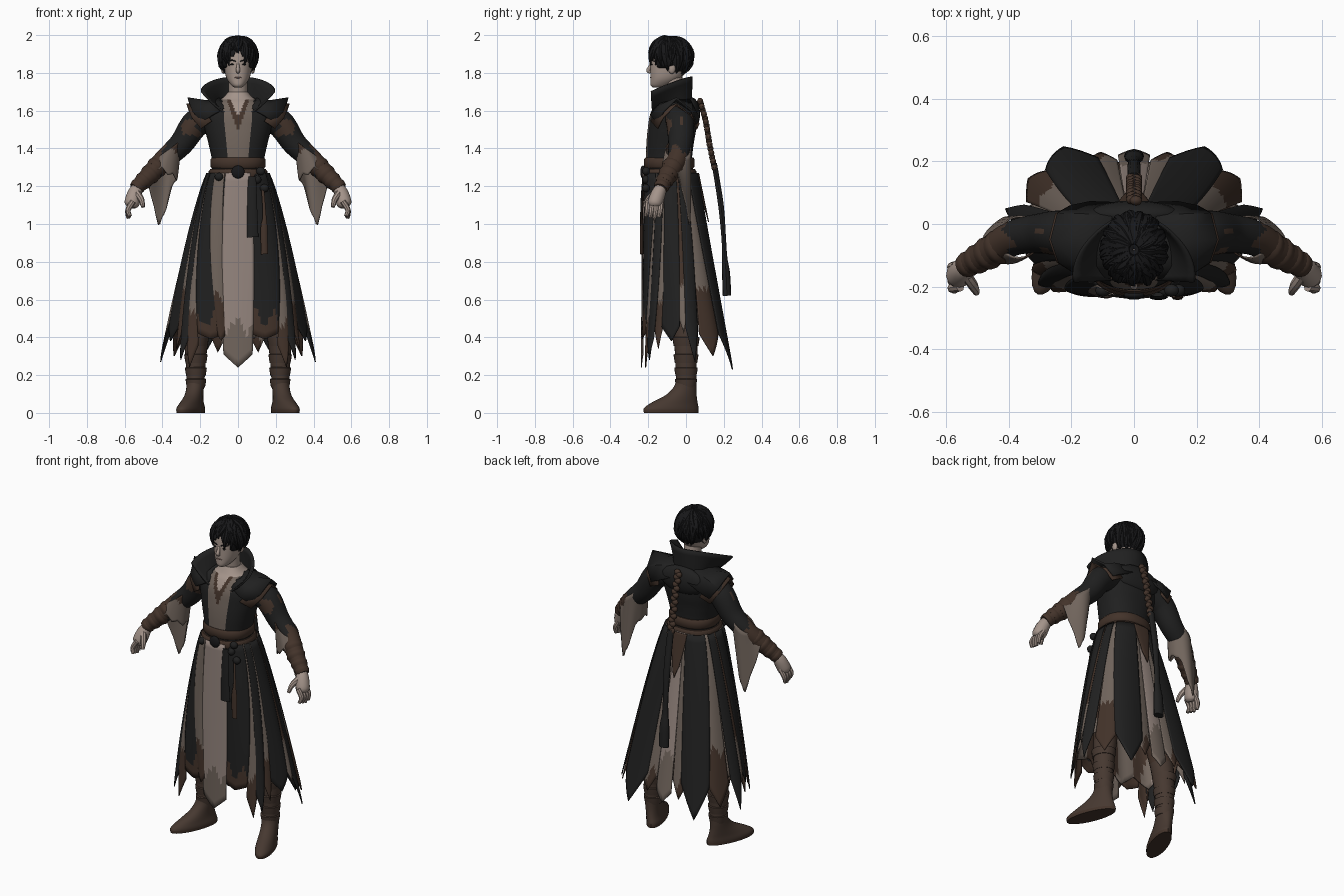
import bpy, bmesh, math, random
from mathutils import Vector
from math import sin, cos, pi, radians, exp

if "Cube" in bpy.data.objects:
    bpy.data.objects.remove(bpy.data.objects["Cube"])

random.seed(4)


def material(name, *rgb):
    m = bpy.data.materials.new(name)
    m.diffuse_color = (*rgb, 1)
    m.use_nodes = True
    m.node_tree.nodes["Principled BSDF"].inputs["Base Color"].default_value = m.diffuse_color
    return m


BLACK = material("black cloth", .0145, .0145, .0145)
HAIR = material("hair black", .009, .009, .010)
BROWN = material("brown leather", .056, .033, .023)
BOOT = material("boot brown", .062, .040, .030)
TAUPE = material("taupe cloth", .165, .130, .108)
LIGHT = material("light cloth", .300, .237, .210)
SKIN = material("skin", .370, .295, .255)
LIP = material("lip", .240, .150, .130)


def build(name, grids, mats, closed=True, cap=True, rule=None, solid=0):
    """Skin one or more grids of points; rule(centre) gives the material index."""
    bm = bmesh.new()
    for g in grids:
        rows = [[bm.verts.new(p) for p in r] for r in g]
        n = len(rows[0])
        for a, b in zip(rows, rows[1:]):
            for i in range(n if closed else n - 1):
                j = (i + 1) % n
                bm.faces.new((a[i], a[j], b[j], b[i]))
        if closed and cap:
            bm.faces.new(rows[0])
            bm.faces.new(rows[-1])
    bmesh.ops.recalc_face_normals(bm, faces=bm.faces)
    if rule:
        for f in bm.faces:
            f.material_index = rule(f.calc_center_median())
    me = bpy.data.meshes.new(name)
    bm.to_mesh(me)
    bm.free()
    for m in mats:
        me.materials.append(m)
    ob = bpy.data.objects.new(name, me)
    bpy.context.collection.objects.link(ob)
    if solid:
        mod = ob.modifiers.new("thickness", 'SOLIDIFY')
        mod.thickness, mod.offset = solid, 0
    return ob


def spline(rows, k=4):
    """Catmull-Rom through rows of numbers."""
    out = []
    for i in range(len(rows) - 1):
        p = [rows[max(0, min(len(rows) - 1, i + d))] for d in (-1, 0, 1, 2)]
        for s in range(k):
            t = s / k
            out.append([.5 * (2 * b + (c - a) * t + (2 * a - 5 * b + 4 * c - d) * t * t
                              + (3 * b - a - 3 * c + d) * t ** 3) for a, b, c, d in zip(*p)])
    return out + [list(rows[-1])]


def oval(cx, cy, z, rx, ry, n=32, power=2, turn=0):
    pts = []
    for i in range(n):
        s, c = sin(2 * pi * i / n), cos(2 * pi * i / n)
        r = (abs(s) ** power + abs(c) ** power) ** (-1 / power)
        x, y = rx * s * r, -ry * c * r
        pts.append((cx + x * cos(turn) - y * sin(turn), cy + x * sin(turn) + y * cos(turn), z))
    return pts


def tube(path, n=12, flat=1, k=4):
    """Rings along a path of (x, y, z, radius)."""
    P = spline(path, k)
    rings = []
    for i, p in enumerate(P):
        d = (Vector(P[min(i + 1, len(P) - 1)][:3]) - Vector(P[max(i - 1, 0)][:3])).normalized()
        u = d.cross(Vector((0, 1, .05))).normalized()
        v = d.cross(u)
        rings.append([Vector(p[:3]) + p[3] * (u * cos(2 * pi * j / n) + v * flat * sin(2 * pi * j / n))
                      for j in range(n)])
    return rings


def flip(grid, s):
    return [[(s * p[0], p[1], p[2]) for p in r] for r in grid]


def ball(c, r, n=12):
    return [oval(c[0], c[1], c[2] + r[2] * cos(a), r[0] * sin(a), r[1] * sin(a), n)
            for a in [.08 + (pi - .16) * i / 8 for i in range(9)]]


# Torso with open coat front
def coat_rule(c):
    ax, z = abs(c.x), c.z
    if z > 1.66:
        return 3
    if c.y > -.10 or z < 1.30:
        return 0
    if ax < (z - 1.565) * .42:
        return 3
    if ax < (z - 1.49) * .36:
        return 2
    return 1 if ax < .05 + (z - 1.3) * .10 else 0


torso = [(0, -.085, 1.24, .145, .130), (0, -.09, 1.33, .138, .122), (0, -.085, 1.42, .155, .125),
         (0, -.075, 1.5, .175, .128), (0, -.068, 1.58, .19, .122), (0, -.06, 1.635, .15, .102),
         (0, -.058, 1.665, .085, .078), (0, -.058, 1.70, .052, .054)]
build("coat_torso", [[oval(*r, n=128, power=2.3) for r in spline(torso, 9)]],
      [BLACK, TAUPE, BROWN, SKIN], rule=coat_rule)
build("hood_drape", [ball((0, .03, 1.585), (.15, .045, .085), 28)], [BLACK])

# Neck, head and face
build("neck", [tube([(0, -.05, 1.6, .055), (0, -.06, 1.68, .05), (0, -.07, 1.78, .05)], 20)], [SKIN])
head = [(0, -.145, 1.722, .018, .028), (0, -.135, 1.735, .036, .052), (0, -.108, 1.77, .06, .08),
        (0, -.092, 1.82, .072, .096), (0, -.087, 1.87, .075, .1), (0, -.082, 1.93, .07, .094),
        (0, -.08, 1.97, .035, .05)]
build("head", [[oval(*r, n=32, power=2.2) for r in spline(head)]], [SKIN])
build("nose", [tube([(0, -.18, 1.86, .005), (0, -.193, 1.83, .009), (0, -.199, 1.812, .012),
                     (0, -.187, 1.802, .008)], 10)], [SKIN])
build("mouth", [ball((0, -.184, 1.775), (.02, .007, .0045))], [LIP])
build("eyes", [ball((s * .031, -.181, 1.845), (.012, .006, .004)) for s in (1, -1)], [HAIR])
build("eyebrows", [tube([(s * .012, -.188, 1.861, .003), (s * .032, -.183, 1.867, .0035),
                         (s * .052, -.167, 1.861, .002)], 8) for s in (1, -1)], [HAIR])
build("ears", [ball((s * .078, -.075, 1.825), (.012, .02, .03)) for s in (1, -1)], [SKIN])


# Hair: cap and swept locks
def hair_end(th):
    a = abs((th + pi) % (2 * pi) - pi)
    return 1.2 if a < .25 else 1.5 if a < .7 else 2.1 if a < 1.8 else 2.5


def scalp(th, ph, k=1):
    return (.094 * k * sin(th) * sin(ph), -.082 - .110 * k * cos(th) * sin(ph), 1.882 + .104 * k * cos(ph))


build("hair_cap", [[[scalp(2 * pi * j / 48, .03 + hair_end(2 * pi * j / 48) * i / 12) for j in range(48)]
                    for i in range(13)]], [HAIR], cap=False, solid=.006)
locks = []
for layer, scale in enumerate((1, .85, .65, .45)):
    for i in range(28):
        th = 2 * pi * (i + random.random() * .8) / 28
        end = (hair_end(th) + random.uniform(-.2, .3)) * scale
        sw, lift = random.uniform(-.6, .6), random.uniform(.04, .12)
        locks.append(tube([(*scalp(th + sw * t, .15 + (end - .15) * t, 1 + lift * t * t), r)
                           for t, r in ((0, .012), (.35, .016), (.7, .014), (1, .002))], 7, k=3))
build("hair_locks", locks, [HAIR])

# High open collar
collar = []
for i in range(7):
    t = i / 6
    row = []
    for j in range(41):
        w = j / 20 - 1
        f = abs(w) ** 2.6
        tb, tt = pi - w * radians(160), pi - w * radians(130)
        lo = Vector((.105 * sin(tb), -.06 - (.085 + .04 * f) * cos(tb), 1.64 - .07 * f))
        r = .10 + .15 * f
        hi = Vector((r * sin(tt), -.07 - (.10 + .08 * f) * cos(tt), 1.78 - .08 * f))
        row.append(lo.lerp(hi, t) + Vector((0, 0, -.015 * sin(pi * t))))
    collar.append(row)
build("collar", [collar], [BLACK], closed=False, solid=.01)

# Belt, buckle, sash
for nm, z0, z1, r in (("upper_belt", 1.295, 1.352, .146), ("lower_belt", 1.235, 1.29, .155)):
    build(nm, [[oval(0, -.088, z, r - d, r - .012 - d, 48, 2.3)
                for z, d in ((z0, .008), (z0 + .01, 0), (z1 - .01, 0), (z1, .008))]], [BROWN])
build("buckle", [ball((0, -.228, 1.275), (.035, .014, .035), 16)], [HAIR])
build("belt_knots", [ball((x, -.212, z), (.024, .02, .022)) for x, z in
                     ((.1, 1.235), (.14, 1.19), (-.1, 1.25), (.12, 1.28))], [BLACK])
build("hanging_ribbon", [tube([(.075, -.225, 1.25, .022), (.075, -.234, 1.1, .026), (.078, -.234, .93, .03)],
                              10, .3)], [BLACK])
build("hanging_cord", [tube([(.13, -.22, 1.2, .008), (.14, -.234, 1.05, .009), (.138, -.234, .98, .018),
                             (.14, -.234, .84, .018)], 8, .5)], [BROWN])


# Skirt surface (boxy, with a bulge at each side) and panels; angles in degrees from the front
def skirt(deg, z, off=0):
    t = max(0, (1.28 - z) / 1.0)
    side = abs((deg + 180) % 360 - 180)
    bulge = .075 * t * exp(-((side - 92) / 22) ** 2)
    rx, yf, yb, n = .15 + .25 * t ** .8 - .075 * t, -.215, .05 + .175 * t, 2.3 + 2.5 * t
    s, c = sin(radians(deg)), cos(radians(deg))
    r = (abs(s) ** n + abs(c) ** n) ** (-1 / n)
    return ((rx + off + bulge) * s * r, (yf + yb) / 2 - ((yb - yf) / 2 + off) * c * r, z)


def panel(name, top, bot, hem, tip, mats, rule=None, off=.006, s=1, z0=1.27):
    g = []
    for i in range(25):
        v = i / 24
        row = []
        for j in range(13):
            u = j / 12
            z = z0 + (hem - tip * (1 - abs(2 * u - 1)) - z0) * v
            a = (top[0] + (top[1] - top[0]) * u) * (1 - v) + (bot[0] + (bot[1] - bot[0]) * u) * v
            row.append(skirt(a * s, z, off + .008 * v * sin(pi * u)))
        g.append(row)
    build(name, [g], mats, closed=False, rule=rule, solid=.006)


def under_rule(c):
    w = sin(c.x * 38 + c.z * 5) + sin(c.y * 31 - c.z * 9)
    return 2 if w > 1.1 else 1 if w < -1.1 else 0


under = [[skirt(360 * j / 96, 1.26 + (.47 + .06 * abs((j % 8) - 4) / 4 - .08 * abs(cos(2 * pi * j / 96)) - 1.26) * v,
                -.008 - .006 * cos(j * pi / 4)) for j in range(96)] for v in [i / 24 for i in range(25)]]
build("under_skirt", [under], [TAUPE, LIGHT, BROWN], cap=False, rule=under_rule, solid=.005)


def hem_rule(h):
    return lambda c: 1 if c.z < h + .04 * sin(c.x * 60 + c.y * 45) else 0


panel("front_panel", (-22, 22), (-13, 13), .31, .07, [LIGHT, TAUPE], hem_rule(.46), .013)
panel("front_side_stripe", (24, 42), (11, 19), .42, .04, [TAUPE, BROWN], hem_rule(.6), .012, -1)
panel("back_panel", (172, 188), (171, 189), .34, .06, [LIGHT, TAUPE], hem_rule(.55), .004)
panel("back_brown_flap", (163, 197), (174, 186), 1.08, .07, [BROWN], None, .014)
for s, side in ((1, "left"), (-1, "right")):
    panel(side + "_front_black_panel", (20, 58), (12, 35), .42, .03, [BLACK, BROWN], hem_rule(.50), .008, s)
    panel(side + "_front_taupe_strip", (55, 66), (34, 43), .36, .12, [TAUPE, BROWN], hem_rule(.5), .004, s)
    panel(side + "_corner_black_strip", (60, 74), (42, 51), .40, .12, [BLACK], None, .008, s)
    panel(side + "_side_taupe_strip", (72, 82), (51, 62), .46, .12, [TAUPE, BROWN], hem_rule(.62), .004, s)
    panel(side + "_side_black_panel", (76, 102), (60, 84), .46, .08, [BLACK], None, .008, s)
    panel(side + "_side_brown_strip", (100, 112), (83, 95), .52, .10, [BROWN, TAUPE], hem_rule(.7), .004, s)
    panel(side + "_side_black_point", (106, 122), (92, 108), .45, .18, [BLACK], None, .009, s)
    panel(side + "_rear_taupe_strip", (120, 134), (110, 134), .42, .12, [TAUPE, BROWN], hem_rule(.62), .003, s)
    panel(side + "_back_taupe_strip", (150, 172), (154, 170), .42, .10, [TAUPE, BROWN], hem_rule(.42), .002, s)
    panel(side + "_back_black_panel", (128, 167), (133, 160), .42, .19, [BLACK], None, .010, s)

# Arms, sleeves, hands, shoulders, legs
for s, side in ((1, "left"), (-1, "right")):
    def arm_rule(c):
        j = .012 * sin(c.y * 70) + .008 * sin(c.z * 90)
        return 1 if abs(c.x) + j > .40 or (1.47 < c.z + j < 1.56 and .21 < abs(c.x) + j < .30 and c.y < .01) else 0
    arm = tube([(.14, -.04, 1.57, .075), (.225, -.03, 1.53, .074), (.30, -.03, 1.425, .064),
                (.385, -.045, 1.345, .056), (.46, -.09, 1.268, .05), (.533, -.13, 1.197, .038)], 28, 1, 9)
    build(side + "_arm", [flip(arm, s)], [BLACK, BROWN], rule=arm_rule)
    build(side + "_bracer_wraps", [flip(tube([(x - .014, y + .007, z + .014, r - .002), (x, y, z, r + .004),
                                              (x + .014, y - .007, z - .014, r - .002)], 16), s) for x, y, z, r in
                                   ((.43, -.073, 1.3, .053), (.465, -.093, 1.263, .05), (.5, -.112, 1.229, .044),
                                    (.53, -.128, 1.2, .038))], [BROWN])
    sleeve = []
    for i in range(13):
        v = i / 12
        row = []
        for j in range(32):
            a = 2 * pi * j / 32
            back = max(0, sin(a + .25)) ** 2.2
            hem = 1.29 - .29 * back + .012 * cos(8 * a) - .05 * max(0, -cos(a))
            top = 1.395 - .05 * cos(a)
            row.append((s * (.365 + .038 * v + (.066 + .016 * v) * cos(a) * (1 - .4 * back * v)),
                        -.042 - .01 * v + (.066 + .008 * v) * sin(a), top + (hem - top) * v))
        sleeve.append(row)
    build(side + "_hanging_sleeve", [sleeve], [TAUPE, BROWN, LIGHT], cap=False, solid=.006,
          rule=lambda c: 1 if c.z > 1.39 + .02 * sin(c.y * 90) else 0)
    hand = [tube([(.525, -.125, 1.205, .027), (.545, -.145, 1.165, .038), (.562, -.165, 1.11, .040),
                  (.568, -.17, 1.09, .025)], 12, 1.0)]
    for i in range(4):
        y = -.132 - .023 * i
        hand.append(tube([(.555, y, 1.12, .015), (.582, y - .004, 1.075, .0145),
                          (.583 - .004 * i, y - .012, 1.03 + .006 * abs(i - 1), .010)], 8))
    hand.append(tube([(.535, -.165, 1.165, .018), (.512, -.2, 1.13, .016), (.503, -.22, 1.09, .010)], 8))
    build(side + "_hand", [flip(g, s) for g in hand], [SKIN])
    pad = [[(.075, -.17, 1.61), (.14, -.185, 1.575), (.19, -.15, 1.535)],
           [(.08, -.13, 1.645), (.17, -.13, 1.63), (.24, -.12, 1.595)],
           [(.07, -.05, 1.665), (.17, -.05, 1.65), (.266, -.05, 1.665)],
           [(.07, .02, 1.655), (.17, .03, 1.63), (.245, .03, 1.60)],
           [(.05, .065, 1.60), (.14, .068, 1.56), (.2, .055, 1.53)]]
    build(side + "_shoulder_wing", [flip(pad, s)], [BLACK], closed=False, solid=.012)
    low = [[(x + .006 * (x > .15), y, z - .03) for x, y, z in r] for r in pad]
    build(side + "_shoulder_trim", [flip([r[1:] for r in low], s)], [BROWN], closed=False, solid=.008)
    leg = [(.25, -.078, 0, .054, .155, .37), (.25, -.078, .025, .055, .155, .37), (.244, -.06, .055, .05, .128, .33),
           (.232, -.022, .10, .046, .08, .25), (.225, 0, .16, .047, .055, .1), (.224, 0, .25, .052, .056, 0),
           (.22, 0, .36, .06, .062, 0), (.2, -.01, .52, .068, .07, 0), (.14, -.05, .85, .075, .085, 0),
           (.08, -.08, 1.15, .07, .09, 0)]
    build(side + "_boot_and_leg", [flip([oval(*r[:5], n=24, turn=r[5]) for r in spline(leg)], s)],
          [BOOT, BROWN], rule=lambda c: 1 if c.z > .45 or c.z < .02 else 0)
    build(side + "_boot_straps", [flip([oval(.223, y, z + d, r + e, r + .004 + e, 24) for d, e in
                                        ((-.025, 0), (-.004, .004), (.018, .007), (.022, 0))], s)
                                  for z, r, y in ((.16, .048, 0), (.22, .051, 0), (.29, .055, 0), (.38, .061, 0))],
          [BOOT])

# Long back cord: braid, ribbon and tassel
cord = spline([(0, .075, 1.65), (0, .105, 1.54), (0, .125, 1.42), (0, .15, 1.3)], 6)
build("back_braid", [ball((.006 * (-1) ** i, p[1], p[2]), (.02, .016, .018), 10) for i, p in enumerate(cord)], [BROWN])
build("back_ribbon", [tube([(0, .15, 1.32, .02), (0, .185, 1.1, .021), (0, .20, .92, .017), (0, .205, .82, .02),
                            (0, .212, .74, .03), (0, .217, .62, .032)], 12, .7)], [BLACK])

# Smooth shading with sharp edges kept
for ob in bpy.data.objects:
    ob.select_set(True)
    bpy.context.view_layer.objects.active = ob
bpy.ops.object.shade_smooth_by_angle(angle=radians(40))
